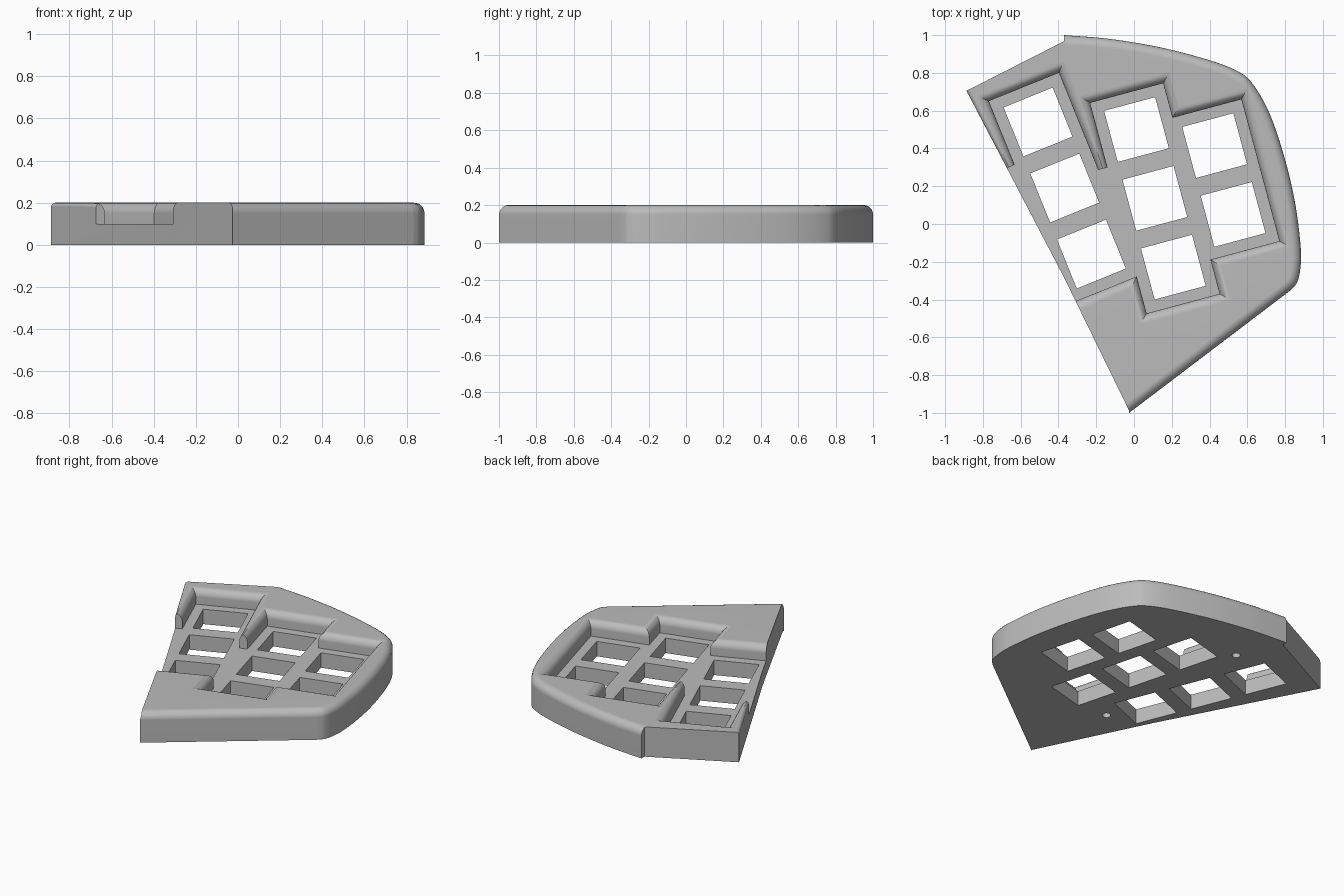
import bpy, bmesh
from math import sin, cos, pi, radians
from mathutils import Vector, Matrix

if "Cube" in bpy.data.objects:
    bpy.data.objects.remove(bpy.data.objects["Cube"], do_unlink=True)

HEIGHT, FLOOR, ROUND = 0.2, 0.1, 0.05
PITCH, HOLE, MARGIN = 0.377, 0.14, 0.2   # key spacing, half hole, half recess width

grey = bpy.data.materials.new("plain_grey")
grey.use_nodes = True
grey.diffuse_color = (0.5, 0.5, 0.5, 1)
grey.node_tree.nodes["Principled BSDF"].inputs["Base Color"].default_value = (0.5, 0.5, 0.5, 1)


def make_object(name, bm):
    bmesh.ops.recalc_face_normals(bm, faces=bm.faces)
    mesh = bpy.data.meshes.new(name)
    bm.to_mesh(mesh)
    bm.free()
    mesh.materials.append(grey)
    obj = bpy.data.objects.new(name, mesh)
    bpy.context.collection.objects.link(obj)
    return obj


def offset(points, d):
    """Move every side of a convex counter-clockwise polygon outward by d."""
    result = []
    for i, p in enumerate(points):
        a = (p - points[i - 1]).normalized()
        b = (points[(i + 1) % len(points)] - p).normalized()
        na, nb = Vector((a.y, -a.x)), Vector((b.y, -b.x))
        result.append(p + (na + nb) * d / (1 + na.dot(nb)))
    return result


def loft(name, layers):
    """Closed solid through a stack of (points, z) rings."""
    bm = bmesh.new()
    rings = [[bm.verts.new((p.x, p.y, z)) for p in pts] for pts, z in layers]
    n = len(rings[0])
    for low, high in zip(rings, rings[1:]):
        for i in range(n):
            j = (i + 1) % n
            bm.faces.new((low[i], low[j], high[j], high[i]))
    bm.faces.new(rings[0])
    bm.faces.new(rings[-1])
    return make_object(name, bm)


def prism(name, points, z0, z1):
    pts = [Vector(p) for p in points]
    return loft(name, [(pts, z0), (pts, z1)])


def flared(name, points, z0, r):
    """Cutter that leaves a rounded lip of radius r at the top surface."""
    pts = [Vector(p) for p in points]
    layers = [(pts, z0)]
    for k in range(7):
        t = k / 6 * pi / 2
        layers.append((offset(pts, r * (1 - cos(t))), HEIGHT - r + r * sin(t)))
    layers.append((layers[-1][0], HEIGHT + 0.05))
    return loft(name, layers)


def cut(body, cutter):
    cutter.hide_render = True
    mod = body.modifiers.new("cut", 'BOOLEAN')
    mod.operation, mod.solver, mod.object = 'DIFFERENCE', 'EXACT', cutter
    bpy.context.view_layer.objects.active = body
    bpy.ops.object.modifier_apply(modifier=mod.name)
    bpy.data.objects.remove(cutter, do_unlink=True)


def smooth_path(points, steps=5):
    """Catmull-Rom curve through the points."""
    p = [Vector(q) for q in points]
    p = [2 * p[0] - p[1]] + p + [2 * p[-1] - p[-2]]
    out = []
    for a, b, c, d in zip(p, p[1:], p[2:], p[3:]):
        for s in range(steps):
            t = s / steps
            out.append(0.5 * (2 * b + (c - a) * t + (2 * a - 5 * b + 4 * c - d) * t * t
                              + (3 * b - a - 3 * c + d) * t ** 3))
    return out + [p[-2]]


# Main body: curved outline with a rounded top rim
curve = smooth_path([(-0.37, 1.0), (-0.13, 0.98), (0.14, 0.935), (0.4, 0.867), (0.55, 0.808),
                     (0.63, 0.74), (0.72, 0.58), (0.8, 0.34), (0.855, 0.1), (0.883, -0.13),
                     (0.88, -0.24), (0.863, -0.31), (0.83, -0.35)])
outline = [Vector((-1.2, 1.01)), Vector((-0.6, 1.01))] + curve
outline += [Vector((-0.4, -1.284)), Vector((-1.2, -1.284))]
plate = prism("keypad_case", outline, 0, HEIGHT)
bm = bmesh.new()
bm.from_mesh(plate.data)
rim = [e for e in bm.edges if all(v.co.z > HEIGHT - 0.01 for v in e.verts)]
bmesh.ops.bevel(bm, geom=rim, offset=ROUND, segments=6, profile=0.5,
                affect='EDGES', clamp_overlap=False)
bm.to_mesh(plate.data)
bm.free()

# Straight inner side and slanted back corner
cut(plate, prism("side_cut", [(-0.37, 1.3), (-0.37, 0.968), (-0.887, 0.705), (-0.372, -0.28),
                              (-0.025, -0.99), (-0.1, -1.6), (-1.5, -1.6), (-1.5, 1.3)], -0.1, 0.3))
cut(plate, flared("side_lip", [(-0.992, 0.9), (-1.4, 0.7), (-1.1, 0.1), (-0.657, 0.265)],
                  -0.1, 0.025))

# Key columns: first key centre, tilt, number of keys
columns = [((-0.508, 0.54), -22, 3), ((0.013, 0.5), -15, 3), ((0.427, 0.415), -15, 2)]
square = [(-1, -1), (1, -1), (1, 1), (-1, 1)]


def frame(centre, tilt):
    turn = Matrix.Rotation(radians(-tilt), 2)
    return lambda x, y: Vector(centre) + turn @ Vector((x, y))


# Sunken floor with rounded lips
for centre, tilt, count in columns:
    at = frame(centre, tilt)
    bottom = -PITCH * (count - 1) - MARGIN
    pts = [at(sx * MARGIN, MARGIN if sy > 0 else bottom) for sx, sy in square]
    cut(plate, flared("column_recess", pts, FLOOR, ROUND))

# Open ends of the two thin dividing walls
cut(plate, prism("inner_wall_end", [(-0.21, 0.281), (-0.12, -0.1), (-0.03, -0.1), (-0.12, 0.305)],
                 FLOOR, 0.3))
cut(plate, prism("outer_wall_end", [(-0.6, 0.326), (-0.75, 0.265), (-0.45, -0.4), (-0.335, -0.412)],
                 FLOOR, 0.3))

# Square switch holes
for centre, tilt, count in columns:
    at = frame(centre, tilt)
    for k in range(count):
        pts = [at(sx * HOLE, sy * HOLE - k * PITCH) for sx, sy in square]
        cut(plate, prism("switch_hole", pts, -0.1, 0.3))

# Blind screw holes underneath
for x, y in [(-0.235, 0.685), (-0.1, -0.38)]:
    ring = [(x + 0.026 * cos(k * pi / 8), y + 0.026 * sin(k * pi / 8)) for k in range(16)]
    cut(plate, prism("screw_hole", ring, -0.1, 0.12))

bpy.ops.object.select_all(action='DESELECT')
plate.select_set(True)
bpy.context.view_layer.objects.active = plate
bpy.ops.object.shade_smooth_by_angle(angle=radians(30))
weighted = plate.modifiers.new("flat_shading", 'WEIGHTED_NORMAL')
weighted.keep_sharp = True
